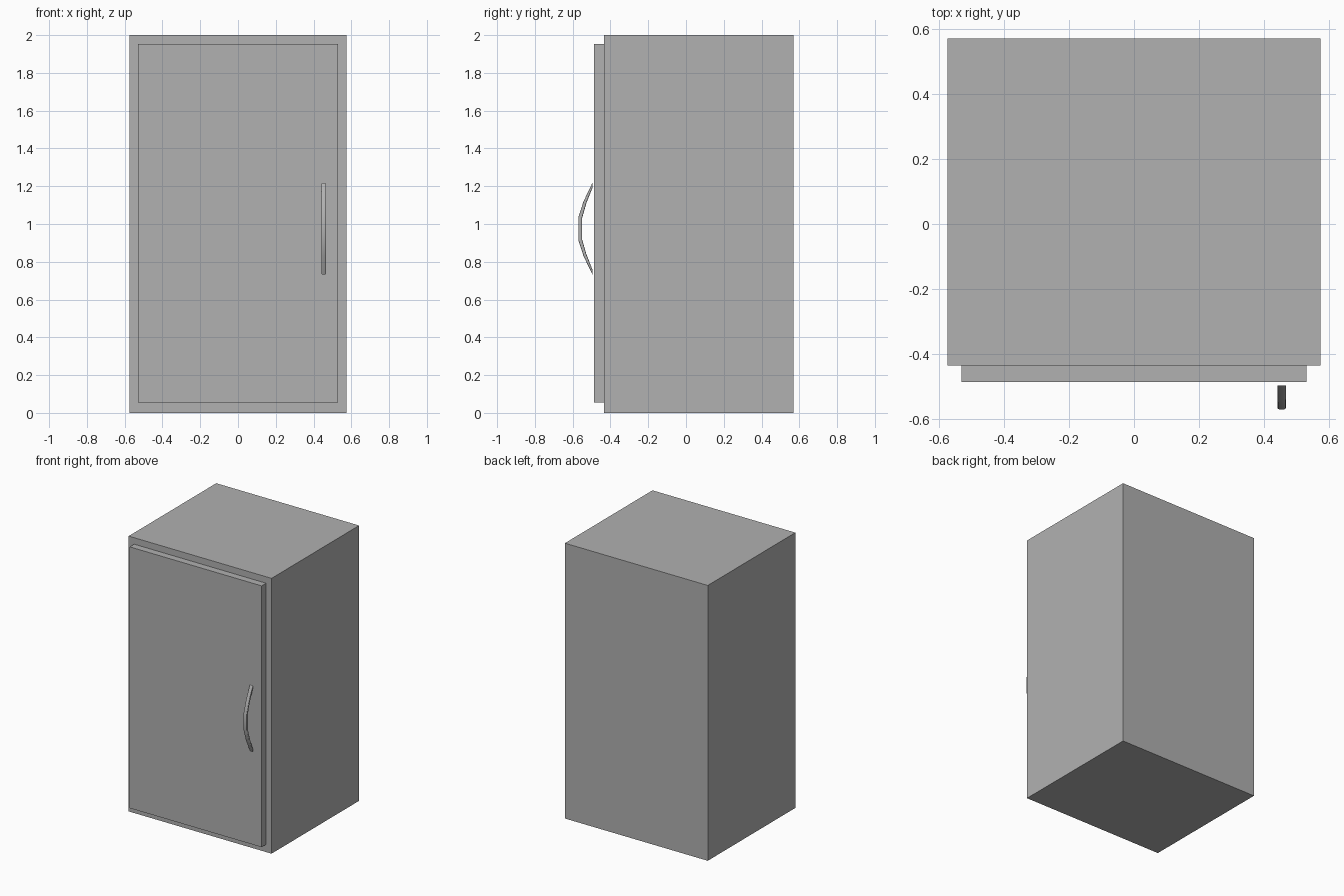
import bpy, bmesh, math

if "Cube" in bpy.data.objects:
    bpy.data.objects.remove(bpy.data.objects["Cube"])

grey = bpy.data.materials.new("dark_grey")
grey.diffuse_color = (0.44, 0.44, 0.44, 1)
grey.use_nodes = True
grey.node_tree.nodes["Principled BSDF"].inputs["Base Color"].default_value = grey.diffuse_color


def box(name, x, y, z):
    bpy.ops.mesh.primitive_cube_add(size=1, location=(sum(x) / 2, sum(y) / 2, sum(z) / 2))
    ob = bpy.context.object
    ob.name = name
    ob.scale = (x[1] - x[0], y[1] - y[0], z[1] - z[0])
    bpy.ops.object.transform_apply(location=False, rotation=False, scale=True)
    ob.data.materials.append(grey)
    return ob


def soft(v):
    # Pushes a circle towards a rounded square
    return math.copysign(abs(v) ** 0.45, v) if abs(v) > 1e-6 else 0.0


# Main cabinet and its raised door
box("cabinet_body", (-0.574, 0.574), (-0.435, 0.57), (0, 2))
box("door", (-0.53, 0.53), (-0.486, -0.435), (0.055, 1.953))

# Bowed handle: each row is path y, path height offset, ring axis y, ring axis z
HX, HZ, HALF_W, SIDES = 0.454, 0.975, 0.013, 12
upper = [(-0.496, 0.228, 0.0, 0.014),
         (-0.535, 0.140, -0.008, 0.004),
         (-0.560, 0.058, -0.010, 0.002)]
path = upper + [(y, -z, ay, -az) for y, z, ay, az in reversed(upper)]

bm = bmesh.new()
rings = []
for y, z, ay, az in path:
    ring = []
    for i in range(SIDES):
        a = 2 * math.pi * (i + 0.5) / SIDES
        c, s = soft(math.cos(a)), soft(math.sin(a))
        ring.append(bm.verts.new((HX + HALF_W * c, y + ay * s, HZ + z + az * s)))
    rings.append(ring)
for r0, r1 in zip(rings, rings[1:]):
    for i in range(SIDES):
        j = (i + 1) % SIDES
        bm.faces.new((r0[i], r0[j], r1[j], r1[i]))
bm.faces.new(rings[0])
bm.faces.new(rings[-1])
bmesh.ops.recalc_face_normals(bm, faces=bm.faces)
mesh = bpy.data.meshes.new("door_handle")
bm.to_mesh(mesh)
bm.free()
handle = bpy.data.objects.new("door_handle", mesh)
bpy.context.collection.objects.link(handle)
mesh.materials.append(grey)

# Smooth the round handle, keeping its end cuts sharp
bpy.ops.object.select_all(action='DESELECT')
handle.select_set(True)
bpy.context.view_layer.objects.active = handle
bpy.ops.object.shade_smooth_by_angle(angle=math.radians(50))
